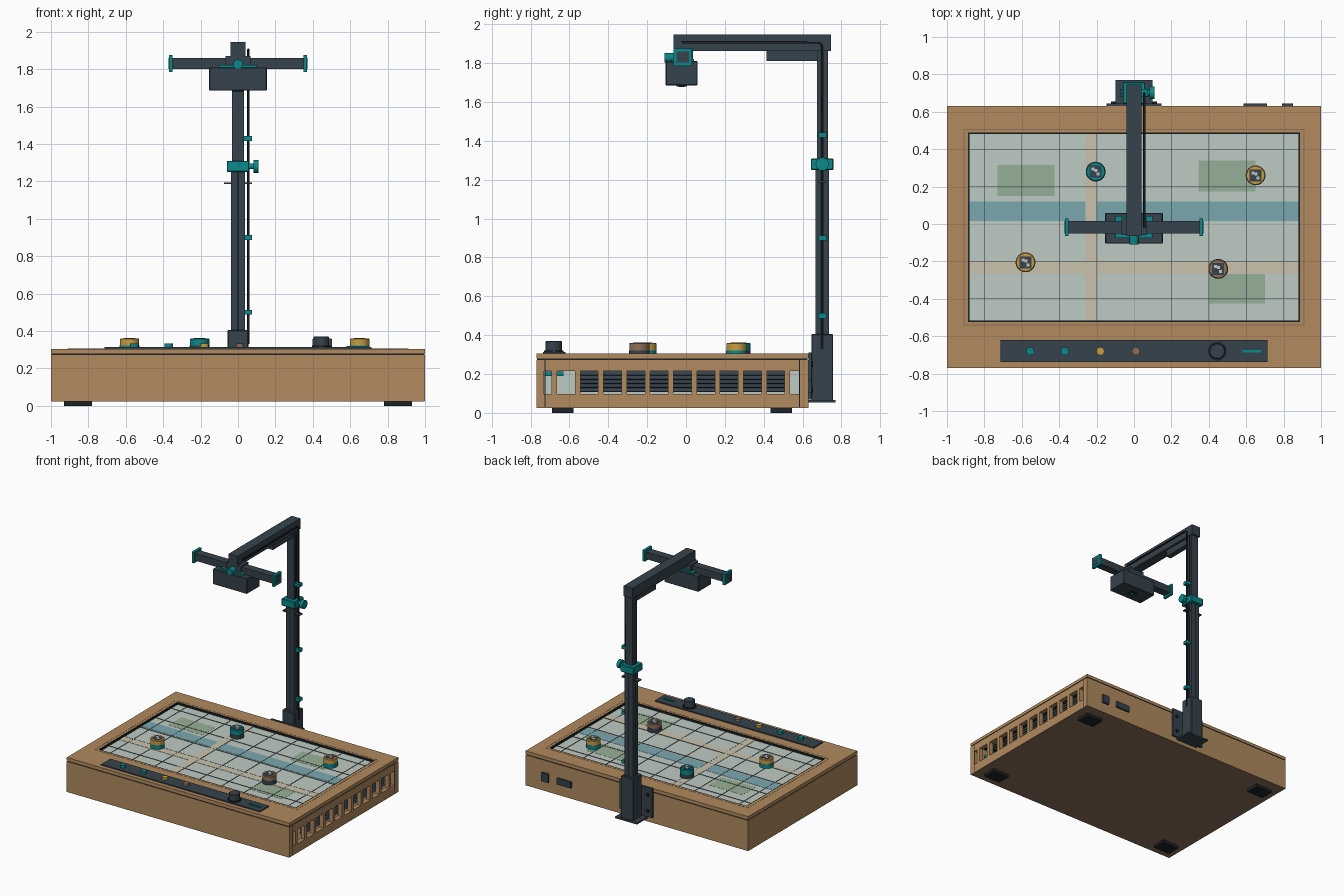
import bpy
import bmesh
from math import pi, radians
from mathutils import Matrix, Vector

default_cube = bpy.data.objects.get("Cube")
if default_cube:
    bpy.data.objects.remove(default_cube, do_unlink=True)


def material(name, hex_colour):
    def linear(c):
        return c / 12.92 if c <= 0.04045 else ((c + 0.055) / 1.055) ** 2.4
    rgb = [linear(int(hex_colour[i:i + 2], 16) / 255) for i in (0, 2, 4)]
    mat = bpy.data.materials.new(name)
    mat.use_nodes = True
    mat.diffuse_color = (*rgb, 1)
    bsdf = mat.node_tree.nodes["Principled BSDF"]
    bsdf.inputs["Base Color"].default_value = (*rgb, 1)
    bsdf.inputs["Roughness"].default_value = 0.7
    return mat


wood = material("oak wood", "B18A5E")
walnut = material("walnut brown", "8E7059")
charcoal = material("charcoal metal", "36424C")
black = material("black rubber", "1B2126")
teal = material("teal plastic", "0B888B")
amber = material("amber plastic", "CB9E43")
pale = material("pale map", "BFCBC4")
blue = material("river blue", "7AA9B0")
green = material("park green", "96B097")
sand = material("road sand", "CBC2AC")


def finish(name, bm, mat):
    mesh = bpy.data.meshes.new(name)
    bm.to_mesh(mesh)
    bm.free()
    mesh.materials.append(mat)
    obj = bpy.data.objects.new(name, mesh)
    bpy.context.collection.objects.link(obj)
    return obj


def box(name, mat, x, y, z, bevel=0):
    """Box from ranges; a single number means a symmetric range."""
    spans = [s if isinstance(s, tuple) else (-s, s) for s in (x, y, z)]
    centre = Vector([(a + b) / 2 for a, b in spans])
    size = [b - a for a, b in spans]
    bm = bmesh.new()
    bmesh.ops.create_cube(bm, size=1, matrix=Matrix.Translation(centre) @ Matrix.Diagonal((*size, 1)))
    if bevel:
        bmesh.ops.bevel(bm, geom=bm.edges[:], offset=bevel, segments=1, affect="EDGES")
    return finish(name, bm, mat)


def cylinder(name, mat, centre, radius, depth, axis="Z", sides=32, bevel=0):
    turn = {"X": Matrix.Rotation(pi / 2, 4, "Y"), "Y": Matrix.Rotation(pi / 2, 4, "X"),
            "Z": Matrix.Identity(4)}[axis]
    bm = bmesh.new()
    bmesh.ops.create_cone(bm, cap_ends=True, segments=sides, radius1=radius, radius2=radius,
                          depth=depth, matrix=Matrix.Translation(centre) @ turn)
    if bevel:
        rims = [e for e in bm.edges if any(len(f.verts) > 4 for f in e.link_faces)]
        bmesh.ops.bevel(bm, geom=rims, offset=bevel, segments=1, affect="EDGES")
    obj = finish(name, bm, mat)
    for poly in obj.data.polygons:
        poly.use_smooth = len(poly.vertices) == 4 and sides > 12 and not bevel
    return obj


def frame(name, mat, x, y, z, wx, wy):
    """Rectangular ring with outer ranges x, y; wy gives front and back widths."""
    box(name + "_left", mat, (x - wx, x), y, z)
    box(name + "_right", mat, (-x, wx - x), y, z)
    box(name + "_front", mat, x - wx, (y[0], y[0] + wy[0]), z)
    box(name + "_back", mat, x - wx, (y[1] - wy[1], y[1]), z)


# Case walls, floor and feet
FRONT, BACK = -0.77, 0.63
walls = (0.03, 0.272)
box("floor_panel", walnut, 0.998, (FRONT + 0.002, BACK - 0.002), (0.024, 0.034))
box("front_wall", wood, 1, (FRONT, FRONT + 0.035), (0.025, 0.272))
box("back_wall", wood, 1, (BACK - 0.035, BACK), (0.025, 0.272))
box("plain_side_wall", wood, (-1, -0.965), (FRONT, BACK), (0.025, 0.272))
box("side_wall_liner", pale, (-0.965, -0.96), (-0.73, 0.59), walls)
for sx in (-1, 1):
    for y in (-0.635, 0.49):
        box("foot", black, tuple(sorted((sx * 0.78, sx * 0.93))), (y - 0.055, y + 0.055), (0, 0.025))

# Vented side wall: rails, stiles, ribs and tilted louvres
side = (0.965, 1)
box("vent_lower_rail", wood, side, (FRONT, BACK), (0.025, 0.098))
box("vent_upper_rail", wood, side, (FRONT, BACK), (0.215, 0.272))
box("vent_front_stile", wood, side, (FRONT, -0.73), walls)
box("vent_back_stile", wood, side, (0.583, BACK), walls)
for i in range(-1, 10):
    y = -0.558 + 0.12 * i
    box("vent_rib", wood, side, (y - 0.014, y + 0.014), (0.09, 0.22))
for i in range(5):
    louvre = box("vent_louvre", charcoal, 0.014, (-0.55, 0.515), 0.003)
    louvre.rotation_euler.y = radians(50)
    louvre.location = (0.95, 0, 0.12 + 0.021 * i)
for y in (-0.728, 0.582):
    box("corner_seam", black, (1, 1.001), (y, y + 0.005), (0.03, 0.275))
box("control_board", teal, (0.6, 0.9), (-0.725, -0.63), (0.19, 0.212))

# Shadow seam and top rim around the map
frame("rim_seam", black, 0.996, (FRONT + 0.004, BACK - 0.004), (0.272, 0.28), 0.08, (0.08, 0.08))
frame("top_rim", wood, 1, (FRONT, BACK), (0.28, 0.305), 0.112, (0.245, 0.14))
frame("rim_groove", walnut, 0.912, (-0.542, 0.508), (0.304, 0.306), 0.005, (0.005, 0.005))
frame("map_bezel", black, 0.889, (-0.526, 0.491), (0.27, 0.304), 0.009, (0.009, 0.009))

# Map surface with painted plates
left, right, low, high = -0.88, 0.88, -0.517, 0.482
box("map_board", pale, right, (low, high), (0.27, 0.288))


def plate(name, mat, x, y, top):
    box(name, mat, x, y, (0.287, top))


plate("river", blue, right, (0.015, 0.12), 0.2895)
plate("long_road", sand, right, (-0.265, -0.2), 0.29)
plate("cross_road", sand, (-0.26, -0.2), (low, high), 0.2905)
plate("park_west", green, (-0.73, -0.425), (0.15, 0.315), 0.289)
plate("park_east", green, (0.345, 0.65), (0.175, 0.34), 0.289)
plate("park_south", green, (0.4, 0.7), (-0.425, -0.268), 0.289)
for i in range(-4, 5):
    plate("map_line", charcoal, (0.2 * i - 0.001, 0.2 * i + 0.001), (low, high), 0.291)
for i in range(-2, 3):
    plate("map_line", charcoal, right, (0.2 * i - 0.001, 0.2 * i + 0.001), 0.291)

# Tokens with checkered tags
for x, y, mat in ((-0.205, 0.28, teal), (0.65, 0.26, amber), (-0.58, -0.205, amber), (0.45, -0.24, walnut)):
    cylinder("token_base", teal if mat is amber else charcoal, (x, y, 0.305), 0.053, 0.034)
    cylinder("token", mat, (x, y, 0.335), 0.052, 0.05, bevel=0.004)
    box("token_tag", charcoal, (x - 0.032, x + 0.032), (y - 0.032, y + 0.032), (0.358, 0.362))
    for dx, dy in ((-1, 1), (1, -1), (0.2, 0.5)):
        cx, cy = x + dx * 0.013, y + dy * 0.013
        box("tag_mark", pale, (cx - 0.008, cx + 0.008), (cy - 0.008, cy + 0.008), (0.36, 0.363))

# Control strip: buttons, knob and slider
box("control_panel", charcoal, 0.713, (-0.737, -0.62), (0.3, 0.314))
for x, mat in ((-0.555, teal), (-0.37, teal), (-0.18, amber), (0.01, walnut)):
    cylinder("button", mat, (x, -0.68, 0.323), 0.022, 0.022, sides=12)
cylinder("knob_skirt", black, (0.445, -0.68, 0.317), 0.05, 0.01)
cylinder("knob", charcoal, (0.445, -0.68, 0.343), 0.042, 0.056, bevel=0.004)
box("slider", teal, (0.58, 0.68), (-0.687, -0.673), (0.31, 0.32))

# Ports on the back wall
box("wide_port", charcoal, (0.585, 0.71), (BACK - 0.01, 0.645), (0.115, 0.165))
box("square_port", charcoal, (0.79, 0.85), (BACK - 0.01, 0.645), (0.105, 0.175))

# Mast bracket with bolts
box("mast_socket", charcoal, 0.056, (0.645, 0.757), (0.06, 0.405), 0.004)
box("bracket_flange", charcoal, 0.148, (BACK, 0.645), (0.07, 0.31))
box("bracket_foot", charcoal, 0.098, (BACK, 0.77), (0.053, 0.066))
for x in (-0.11, 0.11):
    for z in (0.12, 0.25):
        cylinder("bracket_bolt", black, (x, 0.648, z), 0.014, 0.012, "Y", 12)

# Telescoping mast with slots
box("lower_mast", charcoal, 0.037, (0.667, 0.736), (0.38, 1.28))
box("upper_mast", charcoal, 0.032, (0.673, 0.73), (1.28, 1.88))
box("lower_side_slot", black, 0.038, (0.695, 0.708), (0.4, 1.25))
box("upper_side_slot", black, 0.033, (0.695, 0.708), (1.31, 1.86))
box("lower_face_slot", black, 0.005, (0.666, 0.737), (0.4, 1.25))
box("mast_stop", charcoal, 0.075, (0.68, 0.722), (1.185, 1.195))
box("clamp_collar", teal, 0.06, (0.642, 0.76), (1.25, 1.31), 0.005)
cylinder("clamp_stem", teal, (0.07, 0.701, 1.28), 0.015, 0.05, "X", 16)
cylinder("clamp_knob", teal, (0.097, 0.701, 1.28), 0.034, 0.026, "X", 16)

# Arm, gusset and cable
box("arm", charcoal, 0.04, (-0.065, 0.745), (1.862, 1.946))
box("arm_gusset", charcoal, 0.022, (0.415, 0.68), (1.81, 1.864))
curve = bpy.data.curves.new("cable", "CURVE")
curve.dimensions = "3D"
curve.bevel_depth = 0.006
curve.bevel_resolution = 1
path = [(0.055, 0.7, 0.33), (0.055, 0.7, 1.89), (0.055, 0.685, 1.905), (0.055, -0.02, 1.905)]
spline = curve.splines.new("POLY")
spline.points.add(len(path) - 1)
for point, co in zip(spline.points, path):
    point.co = (*co, 1)
curve.materials.append(black)
bpy.context.collection.objects.link(bpy.data.objects.new("cable", curve))
for z in (0.5, 0.9, 1.43):
    box("cable_clip", teal, (0.03, 0.075), (0.682, 0.722), (z - 0.013, z + 0.013))

# Camera head on a cross bar
box("cross_bar", charcoal, 0.372, (-0.05, 0.015), (1.802, 1.86))
for sx in (-1, 1):
    box("bar_end_cap", teal, tuple(sorted((sx * 0.35, sx * 0.37))), (-0.065, 0.03), (1.786, 1.876))
box("head_saddle", charcoal, 0.068, (-0.06, 0.035), (1.815, 1.87))
box("head_bracket", teal, 0.1, (-0.075, 0.042), (1.808, 1.822))
box("camera_body", charcoal, 0.154, (-0.105, 0.06), (1.685, 1.81), 0.004)
cylinder("tilt_knob", teal, (0, -0.085, 1.827), 0.025, 0.05, "Y", 16)
box("lens_surround", black, 0.03, (-0.05, 0.005), (1.68, 1.687))
cylinder("lens", teal, (0, -0.022, 1.68), 0.014, 0.006, sides=16)
